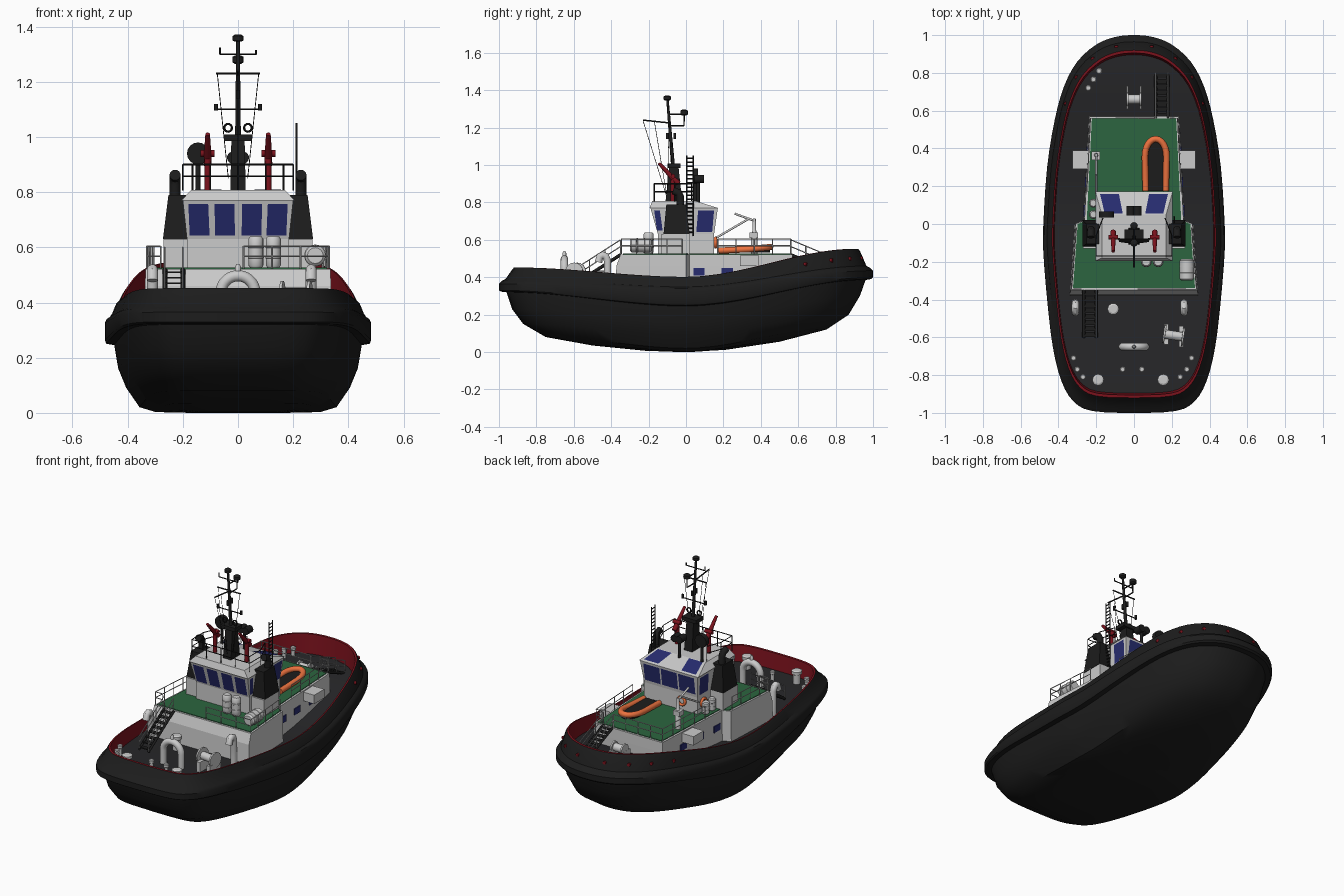
import bpy, bmesh, math
from math import sin, cos, pi
from mathutils import Vector

if "Cube" in bpy.data.objects:
    bpy.data.objects.remove(bpy.data.objects["Cube"])

def mat(name, c):
    m = bpy.data.materials.new(name)
    m.diffuse_color = (*c, 1)
    m.use_nodes = True
    m.node_tree.nodes["Principled BSDF"].inputs["Base Color"].default_value = m.diffuse_color
    return m

BLACK, DECK = mat("black", (.012, .012, .012)), mat("deck_grey", (.02, .02, .022))
RED, GREEN = mat("red", (.2, .006, .012)), mat("green", (.025, .13, .05))
BLUE, ORANGE = mat("glass", (.02, .025, .16)), mat("orange", (.85, .17, .05))

def mesh(name, verts, faces, m=None, smooth=None):
    me = bpy.data.meshes.new(name)
    me.from_pydata(verts, [], faces)
    bm = bmesh.new()
    bm.from_mesh(me)
    bmesh.ops.recalc_face_normals(bm, faces=bm.faces)
    bm.to_mesh(me)
    bm.free()
    return finish(name, me, m, smooth)

def finish(name, me, m, smooth):
    o = bpy.data.objects.new(name, me)
    bpy.context.collection.objects.link(o)
    me.materials.clear()
    if m:
        me.materials.append(m)
    if smooth:
        bpy.ops.object.select_all(action='DESELECT')
        o.select_set(True)
        bpy.context.view_layer.objects.active = o
        bpy.ops.object.shade_smooth_by_angle(angle=math.radians(smooth))
    return o

def prism(name, bot, z0, top, z1, m=None):
    n = len(bot)
    v = [(x, y, z0) for x, y in bot] + [(x, y, z1) for x, y in top]
    f = [tuple(range(n)), tuple(range(n, 2 * n))] + [(i, (i + 1) % n, n + (i + 1) % n, n + i) for i in range(n)]
    return mesh(name, v, f, m)

def rect(x0, x1, y0, y1):
    return [(x0, y0), (x1, y0), (x1, y1), (x0, y1)]

def box(name, x0, x1, y0, y1, z0, z1, m=None):
    return prism(name, rect(x0, x1, y0, y1), z0, rect(x0, x1, y0, y1), z1, m)

def tube(name, lines, r, m=None, res=6, cyclic=False, smooth=40):
    """Round tubes along polylines; a 4th number on a point scales the radius."""
    cu = bpy.data.curves.new(name, 'CURVE')
    cu.dimensions, cu.bevel_depth, cu.bevel_resolution, cu.use_fill_caps = '3D', r, res, True
    for line in lines:
        s = cu.splines.new('POLY')
        s.points.add(len(line) - 1)
        s.use_cyclic_u = cyclic
        for p, q in zip(s.points, line):
            p.co = (q[0], q[1], q[2], 1)
            p.radius = q[3] if len(q) > 3 else 1
    o = bpy.data.objects.new(name, cu)
    bpy.context.collection.objects.link(o)
    dg = bpy.context.evaluated_depsgraph_get()
    me = bpy.data.meshes.new_from_object(o.evaluated_get(dg))
    bpy.data.objects.remove(o)
    return finish(name, me, m, smooth)

def ring(c, r, axis, a0=0, a1=2 * pi, n=24):
    u, w = {'x': ((0, 1, 0), (0, 0, 1)), 'y': ((1, 0, 0), (0, 0, 1)), 'z': ((1, 0, 0), (0, 1, 0))}[axis]
    return [Vector(c) + r * cos(a) * Vector(u) + r * sin(a) * Vector(w)
            for a in (a0 + (a1 - a0) * i / n for i in range(n + (a1 - a0 < 6)))]

def rail(name, pts, h=.08, m=None, bars=(1, .55)):
    lines = [[(x, y, z + h * k) for x, y, z in pts] for k in bars]
    for a, b in zip(pts, pts[1:]):
        a, b = Vector(a), Vector(b)
        n = max(1, round((b - a).length / .09))
        lines += [[a.lerp(b, i / n), a.lerp(b, i / n) + Vector((0, 0, h))] for i in range(n + 1)]
    tube(name, lines, .003, m, 0, smooth=None)

def stair(name, x0, x1, top, bot, n=8):
    for x in (x0, x1):
        tube(name + "_stringer", [[(x, *top), (x, *bot)]], .009, BLACK, 0, smooth=None)
        rail(name + "_handrail", [(x, *top), (x, *bot)], .08)
    for i in range(n):
        t = (i + .5) / n
        y, z = top[0] + (bot[0] - top[0]) * t, top[1] + (bot[1] - top[1]) * t
        box(name + "_tread", x0, x1, y - .013, y + .013, z - .003, z + .003, BLACK)

# Plan outline of the rubber belt, smoothed and mirrored
half = [(0, 1), (.1, .99), (.2, .95), (.3, .86), (.37, .73), (.42, .55), (.46, .3), (.48, 0), (.48, -.15),
        (.46, -.4), (.43, -.65), (.385, -.83), (.32, -.94), (.22, -.99), (0, -1)]
P = [Vector(p) for p in [(-.1, .99)] + half + [(-.22, -.99)]]
side = []
for i in range(1, len(P) - 2):
    a, b, c, d = P[i - 1:i + 3]
    for t in (0, 1 / 3, 2 / 3):
        side.append(.5 * (2 * b + (c - a) * t + (2 * a - 5 * b + 4 * c - d) * t * t + (3 * b - a - 3 * c + d) * t ** 3))
side.append(P[-2])
outline = side + [Vector((-p.x, p.y)) for p in side[-2:0:-1]]
N = len(outline)

def level(sx, sy, mid, bow, stern):
    out = []
    for p in outline:
        n = min(1, abs(p.y))
        out.append((p.x * sx, p.y * sy, mid + ((bow if p.y > 0 else stern) - mid) * n * n * (3 - 2 * n)))
    return out

def loft(name, levels, m, cap=None, smooth=35):
    v = [q for l in levels for q in level(*l)]
    f = [(k * N + i, k * N + (i + 1) % N, (k + 1) * N + (i + 1) % N, (k + 1) * N + i)
         for k in range(len(levels) - 1) for i in range(N)]
    if cap is not None:   # strips across the ring, port to starboard
        f += [tuple(dict.fromkeys(cap * N + j % N for j in (i, i + 1, N - i - 1, N - i))) for i in range(N // 2)]
    return mesh(name, v, f, m, smooth)

# Hull with belt, inner bulwark and deck
loft("hull", [(.35, .2, 0, .01, .005), (.62, .5, .003, .055, .035), (.74, .75, .02, .12, .08), (.84, .87, .09, .2, .15),
              (.9, .93, .16, .3, .23), (.93, .96, .245, .385, .32), (.99, .99, .25, .39, .323), (1, 1, .262, .4, .33),
              (1, 1, .325, .435, .365), (.985, .985, .34, .45, .38), (.955, .965, .348, .46, .39),
              (.915, .93, .395, .54, .44), (.9, .92, .402, .552, .452)], BLACK, 0)
loft("bulwark_inside", [(.9, .92, .402, .552, .452), (.885, .905, .402, .552, .452), (.875, .895, .33, .43, .35)], RED)
loft("main_deck", [(.876, .896, .332, .432, .352)], DECK, 0)
for s in (-1, 1):
    for i in (3, 7, 10, 13):
        p = Vector(level(.93, .945, .375, .5, .42)[i])
        tube("fairlead", [[(s * p.x * .98, p.y * .98, p.z), (s * p.x * 1.01, p.y * 1.01, p.z)]], .01, RED, 3)

# Deckhouse with green upper deck
hs = [(.335, -.36), (.31, .0), (.262, .02), (.235, .57)]
def plan(k, aft=0):
    r = [(x - k, y + (k + aft if y < -.3 else -k if y > .5 else 0)) for x, y in hs]
    return r + [(-x, y) for x, y in r[::-1]]
prism("deckhouse", plan(-.004, -.015), .31, plan(-.002, -.01), .46)
prism("deckhouse_upper", plan(-.002, -.01), .46, plan(0, .01), .522)
prism("upper_deck", plan(.012, .01), .515, plan(.012, .01), .526, GREEN)
for s in (-1, 1):
    for y in (.04, .19, .35):
        x = .268 - .045 * y
        prism("house_window", rect(s * (x - .03), s * x, y, y + .06), .41, rect(s * (x - .03), s * x, y, y + .06), .45, BLUE)
    box("side_locker", s * .23, s * .325, .29, .39, .46, .515)

# Tower, wheelhouse and roof
box("tower", -.185, .185, -.15, .15, .52, .63)
box("funnel_base", -.27, .27, -.13, .02, .52, .63)
prism("wheelhouse", rect(-.185, .185, -.15, .15), .63, rect(-.2, .2, -.19, .17), .77)
prism("wheelhouse_roof", rect(-.205, .205, -.195, .172), .77, rect(-.17, .17, -.18, .05), .808)
aft = lambda u, z: (u, -.154 - .04 * (z - .63) / .14, z)
fwd = lambda u, z: (u, .154 + .02 * (z - .63) / .14, z)
def pane(fn, u0, u1, z0, z1, name="wheelhouse_window", k=0):
    mesh(name, [fn(u0, z0), fn(u1, z0), fn(u1 + k, z1), fn(u0 + k, z1)], [(0, 1, 2, 3)], BLUE)
for u, k in ((-.175, -.005), (-.083, -.002), (.013, .002), (.103, .005)):
    pane(aft, u, u + .072, .642, .757, k=k)
for u in (-.175, -.055, .065):
    pane(fwd, u, u + .11, .65, .757)
for s in (-1, 1):
    wall = lambda u, z, s=s: (s * (.189 + .015 * (z - .63) / .14), u, z)
    pane(wall, .055, .14, .642, .757, k=.01)
    pane(wall, -.155, -.125, .65, .757, k=-.015)
    slope = lambda u, t, s=s: (s * u, .172 - .122 * t, .773 + .038 * t)
    mesh("skylight", [slope(.08, .1), slope(.18, .1), slope(.155, .95), slope(.06, .95)], [(0, 1, 2, 3)], BLUE)
    # Funnels and exhausts
    prism("funnel", rect(s * .165, s * .272, -.12, .02), .63, rect(s * .175, s * .252, -.105, 0), .79, BLACK)
    tube("exhaust", [[(s * .228, -.03, .77), (s * .228, -.03, .83), (s * .228, -.04, .852), (s * .228, -.07, .862)]], .02, BLACK)
    # Fire monitors
    x = s * .11
    tube("monitor", [[(x, -.07, .8), (x, -.07, .92)], [(x - .025, -.07, .94), (x + .025, -.07, .94)]], .012, RED)
    tube("monitor_barrel", [[(x, -.04, .9, 1.2), (x, -.08, .94, 1.1), (x, -.145, 1.01, .7)]], .012, RED)
    # Vents on the aft deck
    x = .265 if s > 0 else -.31
    tube("vent", [[(x, -.42, .34), (x, -.42, .49), (x, -.43, .512), (x, -.445, .518), (x, -.46, .51), (x, -.468, .48)]], .02)
rail("roof_rail", [(-.165, .03, .805), (-.2, -.06, .805), (-.2, -.17, .805), (.2, -.17, .805), (.2, -.06, .805), (.165, .03, .805)], .095, BLACK)
tube("lifering", [ring((-.08, .158, .585), .024, 'y')], .008, ORANGE, 3, True)
tube("lifering_side", [ring((-.193, .1, .585), .024, 'x')], .008, ORANGE, 3, True)

# Mast with yards, lights and stays
prism("mast_base", rect(-.028, .028, -.11, -.02), .8, rect(-.024, .024, -.09, -.04), .99, BLACK)
box("mast_platform", -.05, .05, -.1, -.03, .985, 1.008, BLACK)
tube("mast_pole", [[(0, -.07, 1, 1.3), (0, -.1, 1.36, .8)]], .008, BLACK)
tube("yards", [[(-.08, -.08, 1.11), (-.08, -.08, 1.1), (.08, -.08, 1.1), (.08, -.08, 1.11)], [(-.08, -.09, 1.23), (.08, -.09, 1.23)],
               [(-.065, -.095, 1.325), (-.065, -.095, 1.3), (.065, -.095, 1.3), (.065, -.095, 1.315)],
               [(0, -.09, 1.225), (0, -.23, 1.24)], [(0, -.09, 1.21), (0, -.01, 1.21), (0, -.01, 1.27)], [(0, -.09, 1.27), (0, 0, 1.27)]], .004, BLACK, 2)
tube("mast_lamps", [[(0, -.1, 1.345, .6), (0, -.1, 1.35, 1), (0, -.1, 1.365, 1), (0, -.1, 1.372, .5)],
                    [(0, -.01, 1.265, .6), (0, -.01, 1.27, 1), (0, -.01, 1.29, 1), (0, -.01, 1.296, .5)]], .02, BLACK)
tube("mast_small_lamps", [[(x, -.08, 1.095), (x, -.08, 1.12)] for x in (-.08, .08)] + [[(0, y, 1.14), (0, y, 1.17)] for y in (-.06, -.1)], .007, BLACK, 3)
tube("floodlight", [ring((x, -.08, 1.033), .014, 'y', n=16) for x in (-.036, .036)], .004, BLACK, 2, True)
tube("stays", [[(s * .075, -.09, 1.23), (s * .035, -.1, .85)] for s in (-1, 1)] +
     [[(0, y, 1.238), (0, -.1, .82)] for y in (-.23, -.17)], .0015, BLACK, 0, smooth=None)
tube("radar_disc", [[(-.145, .035, .94), (-.145, .065, .94)]], .04, BLACK)
tube("radar_stand", [[(-.145, .05, .8), (-.145, .05, .92)], [(0, .065, .79), (0, .065, .93)]], .009, BLACK)
tube("searchlights", [[(x, .045, .925), (x, .095, .925)] for x in (-.018, .018)], .022, BLACK)
tube("tall_ladder", [[(.212, y, .62), (.212, y, 1.05)] for y in (.005, .04)] +
     [[(.212, .005, .64 + .022 * i), (.212, .04, .64 + .022 * i)] for i in range(19)], .004, BLACK, 0, smooth=None)

# Upper deck rails and stairs
Z = .524
rail("rail_starboard_aft", [(.305, -.02, Z), (.33, -.345, Z), (.02, -.345, Z)])
rail("rail_port_aft", [(-.305, -.02, Z), (-.33, -.345, Z), (-.28, -.345, Z)])
rail("rail_starboard_fore", [(.25, .17, Z), (.23, .56, Z), (.19, .56, Z)])
rail("rail_port_fore", [(-.25, .17, Z), (-.23, .56, Z), (.11, .56, Z)])
stair("aft_stair", -.265, -.2, (-.35, .52), (-.6, .36))
stair("fore_stair", .115, .18, (.56, .52), (.8, .42))

# Rafts and tank on the upper deck
def drum(name, a, b, r):
    a, b = Vector(a), Vector(b)
    ts = ((0, .75), (.08, 1), (.3, 1), (.31, 1.06), (.36, 1.06), (.37, 1), (.63, 1), (.64, 1.06), (.69, 1.06), (.7, 1), (.92, 1), (1, .75))
    tube(name, [[(*a.lerp(b, t), k) for t, k in ts]], r)
drum("liferaft", (.28, -.3, .57), (.28, -.185, .57), .038)
for x in (.065, .128):
    drum("raft_canister", (x, -.2, .525), (x, -.2, .64), .027)
for y in (.05, .11):
    drum("port_canister", (-.215, y, .525), (-.215, y, .6), .022)

# Rubber dinghy and its crane
arc = [(.062, .175, .542), (.058, .34, .55)] + [(.115 - .057 * cos(a), .36 + .09 * sin(a), .553 + .008 * sin(a)) for a in
       (pi * i / 12 for i in range(13))] + [(.172, .34, .55), (.168, .175, .542)]
tube("dinghy_tube", [arc], .017, ORANGE, 5)
prism("dinghy_floor", [p[:2] for p in arc], .533, [p[:2] for p in arc], .55, BLACK)
tube("crane_post", [[(-.2, .365, .52, 1.6), (-.2, .365, .63, 1.6), (-.2, .365, .64, 1), (-.2, .365, .715, .7)]], .011)
tube("crane_boom", [[(-.2, .37, .7), (-.2, .26, .74)], [(-.2, .16, .61), (-.2, .34, .715)]], .006, None, 3)
box("crane_winch", -.225, -.18, .34, .385, .61, .64)

# Aft deck gear: towing hoop, winch, bollards
tube("towing_hoop", [[(-.062, -.65, .34)] + ring((0, -.65, .435), .062, 'y', pi, 0, 14) + [(.062, -.65, .34)]], .02)
tube("hoop_lamp", [[(0, -.65, .5), (0, -.65, .53), (0, -.65, .54, .5)]], .01)
c, d = Vector((.21, -.59, .43)), Vector((cos(.15), -sin(.15), 0))
def axle(ts):
    return [(*(c + d * t), k) for t, k in ts]
tube("winch_drum", [axle([(-.055, 1), (-.045, 1), (-.044, .5), (.044, .5), (.045, 1), (.055, 1)])], .048)
for t in (-.04, .04):
    q = c + d * t
    box("winch_frame", q.x - .012, q.x + .012, q.y - .055, q.y + .055, .345, .41)
def bollard(name, x, y, z, r, h):
    tube(name, [[(x, y, z, .75), (x, y, z + h * .7, .75), (x, y, z + h * .75, 1), (x, y, z + h * .95, 1), (x, y, z + h, .7)]], r)
for x in (-.19, .155):
    bollard("capstan", x, -.825, .345, .03, .09)
bollard("deck_vent", -.11, -.45, .335, .03, .1)
for x, y in ((-.32, -.71), (-.3, -.77), (-.27, -.81), (.305, -.71), (.28, -.77), (.245, -.81), (-.06, -.77), (.042, -.77)):
    bollard("aft_bollard", x, y, .345, .015, .07)

# Fore deck gear: windlass and bollards
for x, y in ((-.242, .72), (-.215, .765), (-.185, .81)):
    bollard("fore_bollard", x, y, .415, .016, .07)
tube("windlass", [[(-.04, .66, .46, 1), (-.03, .66, .46, 1), (-.029, .66, .46, .7), (.029, .66, .46, .7), (.03, .66, .46, 1), (.04, .66, .46, 1)]], .035)
for x in (-.036, .036):
    box("windlass_frame", x - .005, x + .005, .61, .73, .405, .45)
